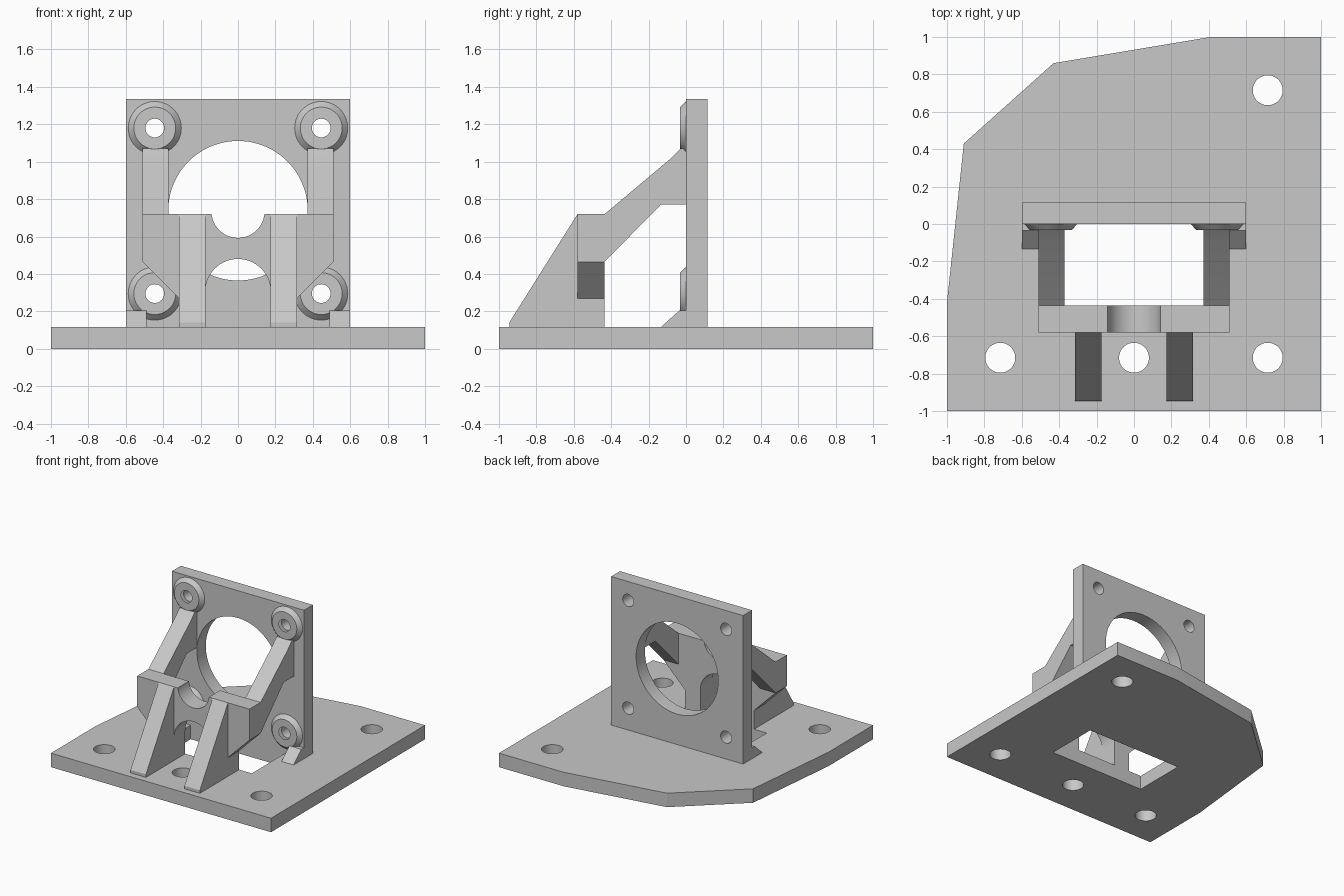
import bpy, bmesh
from math import sin, cos, pi, radians
from mathutils import Vector, Matrix

cube = bpy.data.objects.get("Cube")
if cube:
    bpy.data.objects.remove(cube, do_unlink=True)

grey = bpy.data.materials.new("plain grey")
grey.use_nodes = True
GREY = (0.58, 0.58, 0.58, 1)
grey.diffuse_color = GREY
grey.node_tree.nodes["Principled BSDF"].inputs["Base Color"].default_value = GREY

# Maps a flat profile (u, v) plus depth w to model space
AXES = {
    "z": lambda u, v, w: (u, v, w),
    "y": lambda u, v, w: (u, w, v),
    "x": lambda u, v, w: (w, u, v),
}


def finish(name, bm):
    bmesh.ops.recalc_face_normals(bm, faces=bm.faces)
    mesh = bpy.data.meshes.new(name)
    bm.to_mesh(mesh)
    bm.free()
    mesh.materials.append(grey)
    obj = bpy.data.objects.new(name, mesh)
    bpy.context.collection.objects.link(obj)
    bpy.ops.object.select_all(action="DESELECT")
    obj.select_set(True)
    bpy.context.view_layer.objects.active = obj
    bpy.ops.object.shade_smooth_by_angle(angle=radians(30))
    return obj


def arc(cx, cy, r, start=0, end=2 * pi, steps=48):
    return [(cx + r * cos(start + (end - start) * i / steps),
             cy + r * sin(start + (end - start) * i / steps)) for i in range(steps + 1)]


def circle(cx, cy, r):
    return arc(cx, cy, r)[:-1]


def slab(name, axis, outline, near, far, holes=()):
    """Extrude an outline with holes from near to far along an axis."""
    bm = bmesh.new()
    place = AXES[axis]
    edges = []
    for loop in (outline, *holes):
        verts = [bm.verts.new(place(u, v, near)) for u, v in loop]
        edges += [bm.edges.new((a, b)) for a, b in zip(verts, verts[1:] + verts[:1])]
    bmesh.ops.triangle_fill(bm, use_beauty=True, edges=edges)
    top = bmesh.ops.extrude_face_region(bm, geom=bm.faces[:])["geom"]
    moved = [g for g in top if isinstance(g, bmesh.types.BMVert)]
    bmesh.ops.translate(bm, verts=moved, vec=Vector(place(0, 0, far - near)))
    return finish(name, bm)


def rect(u0, v0, u1, v1):
    return [(u0, v0), (u1, v0), (u1, v1), (u0, v1)]


BASE = 0.115          # base thickness
SCREW_X = 0.445
SCREW_Z = (0.295, 1.18)

# Base plate with clipped back corner, bolt holes and drop-through window
slab("base_plate", "z",
     [(-1, -1), (1, -1), (1, 1), (0.41, 1), (-0.43, 0.86), (-0.91, 0.43), (-1, -0.42)],
     0, BASE,
     [circle(x, y, 0.08) for x, y in ((-0.715, -0.715), (0, -0.715), (0.715, -0.715), (0.715, 0.715))]
     + [rect(-0.43, -0.435, 0.43, 0)])

# Upright plate with large bore and four screw holes
slab("upright_plate", "y", rect(-0.6, BASE, 0.6, 1.335), 0, BASE,
     [arc(0, 0.738, 0.373, steps=96)[:-1]]
     + [circle(s * SCREW_X, z, 0.05) for s in (-1, 1) for z in SCREW_Z])

# Front cross block: legs, arch below, cradle notch above
notch = arc(0, 0.735, 0.142, pi + 0.106, 2 * pi - 0.106)
arch = arc(0, 0.305, 0.175, 0, pi)
slab("cross_block", "y",
     [(-0.51, 0.72)] + notch + [(0.51, 0.72), (0.51, 0.465), (0.315, 0.27), (0.315, BASE), (0.175, BASE)]
     + arch + [(-0.175, BASE), (-0.315, BASE), (-0.315, 0.27), (-0.51, 0.465)],
     -0.58, -0.435)


def boss(name, x, z):
    """Tapered ring around a screw hole."""
    bm = bmesh.new()
    profile = [(0.05, 0), (0.142, 0), (0.112, -0.032), (0.05, -0.032)]
    verts = [bm.verts.new((r, y, 0)) for r, y in profile]
    edges = [bm.edges.new((a, b)) for a, b in zip(verts, verts[1:])]
    bmesh.ops.spin(bm, geom=verts + edges, cent=(0, 0, 0), axis=(0, 1, 0),
                   angle=2 * pi, steps=48, use_merge=True)
    bmesh.ops.remove_doubles(bm, verts=bm.verts, dist=0.0001)
    bmesh.ops.transform(bm, matrix=Matrix.Translation((x, 0, z)), verts=bm.verts)
    finish(name, bm)


for side, s in (("left", 1), ("right", -1)):
    # Sloped brace from cross block up to the upright plate
    slab(f"{side}_arm", "x",
         [(-0.435, 0.465), (-0.135, 0.77), (0, 0.77), (0, 1.07), (-0.03, 1.07),
          (-0.09, 1.01), (-0.435, 0.72)], s * 0.372, s * 0.51)
    # Triangular front rib
    slab(f"{side}_rib", "x",
         [(-0.945, BASE), (-0.58, BASE), (-0.58, 0.72), (-0.945, 0.14)], s * 0.175, s * 0.315)
    # Small wedge foot at the plate corner
    slab(f"{side}_foot", "x",
         [(-0.135, BASE), (0, BASE), (0, 0.205), (-0.035, 0.205)], s * 0.49, s * 0.6)
    for level, z in zip(("lower", "upper"), SCREW_Z):
        boss(f"{side}_{level}_boss", s * SCREW_X, z)
